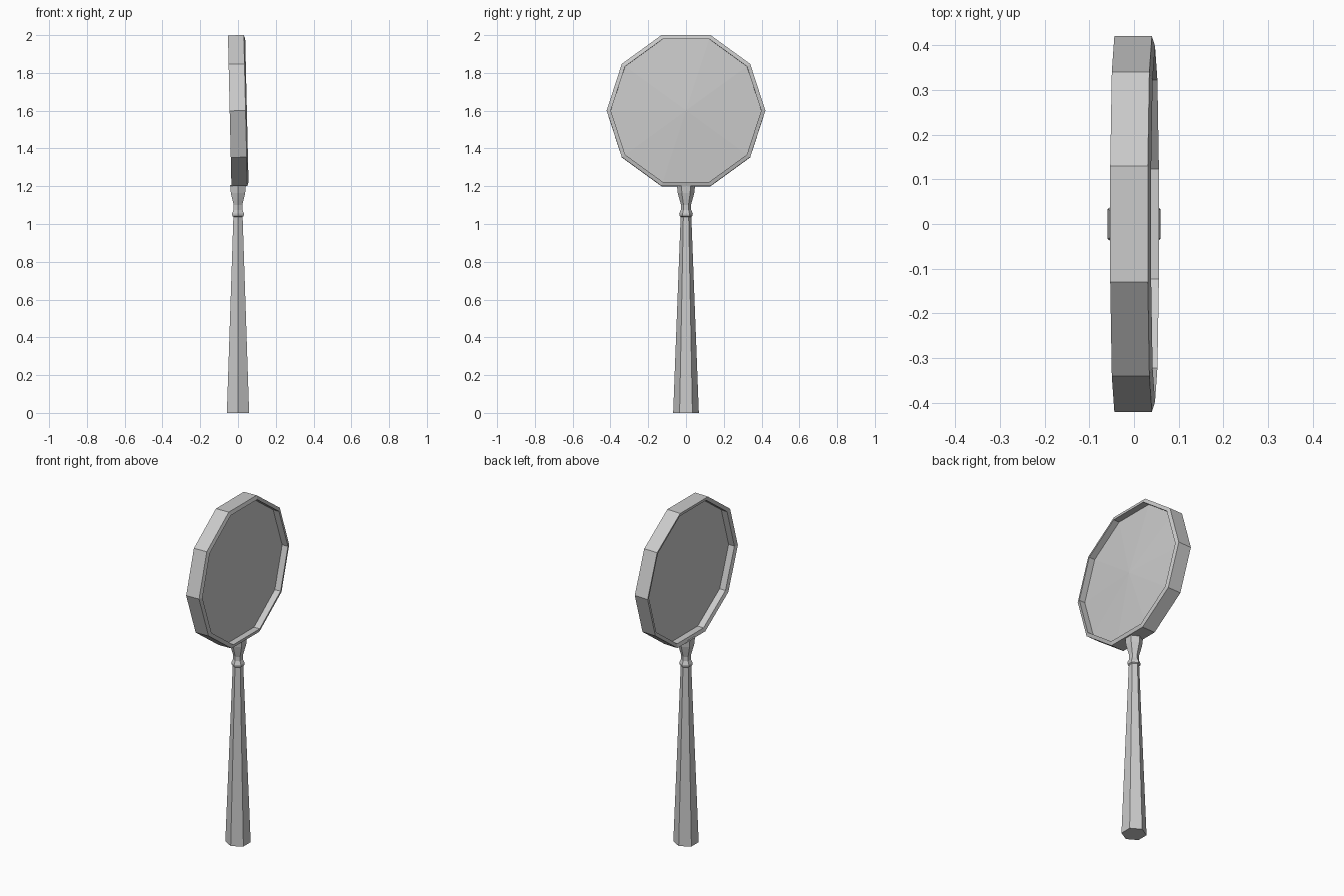
import bpy, bmesh, math
from mathutils import Matrix

cube = bpy.data.objects.get("Cube")
if cube:
    bpy.data.objects.remove(cube, do_unlink=True)

grey = bpy.data.materials.new("plain_grey")
grey.use_nodes = True
COLOUR = (0.59, 0.59, 0.59, 1)
grey.diffuse_color = COLOUR
grey.node_tree.nodes["Principled BSDF"].inputs["Base Color"].default_value = COLOUR


def lathe(name, profile, sides, start=0.0, closed=False):
    """Spin (radius, height) points around z; radius 0 makes a pole."""
    bm = bmesh.new()
    rings = []
    for r, h in profile:
        count = sides if r > 0 else 1
        angles = [start + math.tau * i / sides for i in range(count)]
        rings.append([bm.verts.new((r * math.cos(a), r * math.sin(a), h)) for a in angles])
    pairs = list(zip(rings, rings[1:]))
    if closed:
        pairs.append((rings[-1], rings[0]))
    for low, high in pairs:
        for i in range(sides):
            j = (i + 1) % sides
            quad = [low[i % len(low)], low[j % len(low)],
                    high[j % len(high)], high[i % len(high)]]
            bm.faces.new(list(dict.fromkeys(quad)))
    if not closed:
        for ring in (rings[0], rings[-1]):
            if len(ring) > 1:
                bm.faces.new(ring)
    bmesh.ops.recalc_face_normals(bm, faces=bm.faces)
    mesh = bpy.data.meshes.new(name)
    bm.to_mesh(mesh)
    bm.free()
    mesh.materials.append(grey)
    obj = bpy.data.objects.new(name, mesh)
    bpy.context.collection.objects.link(obj)
    return obj


# Tapered six-sided handle, with corners pointing to the front and back
lathe("handle", [(0.068, 0), (0.028, 1.045)], 6, math.pi / 2)

# Collar and flared neck that carries the frame
lathe("collar_neck", [(0.028, 1.038), (0.035, 1.043), (0.036, 1.056), (0.027, 1.075),
                      (0.026, 1.1), (0.036, 1.135), (0.044, 1.165), (0.048, 1.206)],
      6, math.pi / 2)

# Ten-sided frame and lens, turned to face sideways and leaning slightly;
# the frame's inner edge and the lens sit a little towards the left side
HALF, SHIFT = 0.042, 0.007
frame = lathe("lens_frame", [(0.42, -HALF), (0.42, HALF),
                             (0.398, HALF + SHIFT), (0.398, SHIFT - HALF)],
              10, math.pi / 2, closed=True)
lens = lathe("lens", [(0, SHIFT - 0.03), (0.401, SHIFT - 0.004),
                      (0.401, SHIFT + 0.004), (0, SHIFT + 0.03)], 10, math.pi / 2)
lean = Matrix.Translation((-0.002, 0, 1.6)) @ Matrix.Rotation(math.pi / 2 - 0.023, 4, 'Y')
for part in (frame, lens):
    part.data.transform(lean)
